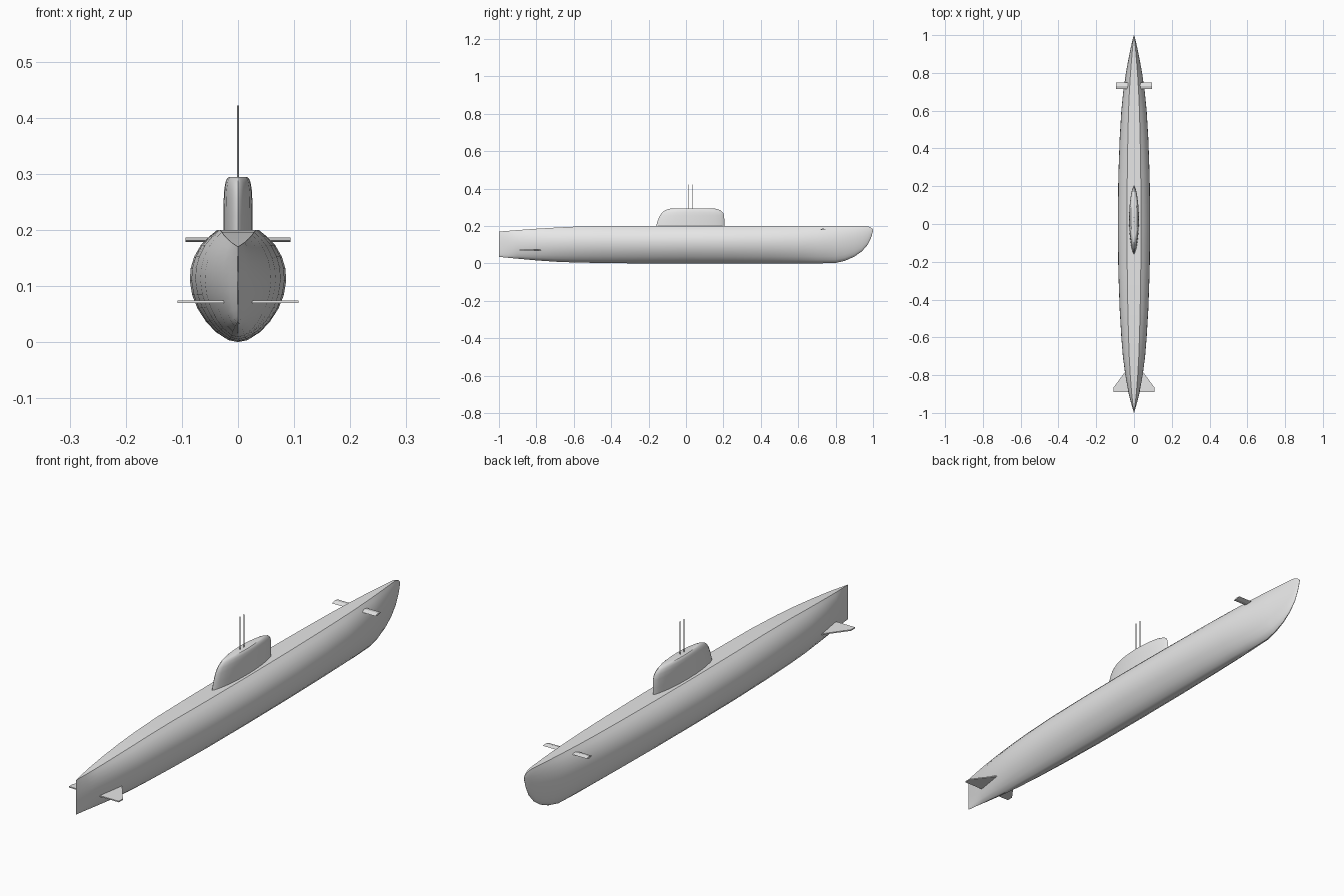
import bpy, bmesh, math

cube = bpy.data.objects.get("Cube")
if cube:
    bpy.data.objects.remove(cube)

grey = bpy.data.materials.new("hull grey")
grey.use_nodes = True
grey.diffuse_color = (0.8, 0.8, 0.8, 1)
grey.node_tree.nodes["Principled BSDF"].inputs["Base Color"].default_value = (0.8, 0.8, 0.8, 1)


def loft(name, rings, angle=30):
    """Skin a list of closed rings and cap both ends."""
    bm = bmesh.new()
    loops = [[bm.verts.new(p) for p in ring] for ring in rings]
    for a, b in zip(loops, loops[1:]):
        n = len(a)
        for i in range(n):
            j = (i + 1) % n
            bm.faces.new((a[i], a[j], b[j], b[i]))
    bm.faces.new(loops[0])
    bm.faces.new(loops[-1])
    bmesh.ops.remove_doubles(bm, verts=bm.verts, dist=0.00005)
    bmesh.ops.recalc_face_normals(bm, faces=bm.faces)
    mesh = bpy.data.meshes.new(name)
    bm.to_mesh(mesh)
    bm.free()
    mesh.materials.append(grey)
    obj = bpy.data.objects.new(name, mesh)
    bpy.context.collection.objects.link(obj)
    bpy.ops.object.select_all(action="DESELECT")
    obj.select_set(True)
    bpy.context.view_layer.objects.active = obj
    bpy.ops.object.shade_smooth_by_angle(angle=math.radians(angle))
    return obj


# Hull: half section as (width share, height share), keel to deck edge
section = [(0, 0), (.2, .018), (.46, .09), (.66, .18), (.84, .3), (.95, .42), (1, .55),
           (.98, .66), (.91, .76), (.77, .865), (.6, .94), (.43, 1)]

# Stations as y, half width, keel height, deck height
stations = [(-1, .0006, .035, .17), (-.95, .015, .03, .174), (-.9, .028, .025, .178),
            (-.8, .046, .016, .185), (-.7, .059, .009, .191), (-.6, .067, .005, .196),
            (-.45, .076, .002, .2), (-.25, .083, 0, .2), (0, .086, 0, .2),
            (.25, .083, 0, .2), (.45, .076, 0, .2), (.6, .067, 0, .2),
            (.7, .057, 0, .2), (.8, .043, .002, .2), (.85, .034, .014, .2),
            (.9, .024, .036, .2), (.94, .016, .064, .2), (.97, .009, .098, .199),
            (.988, .005, .134, .192), (1, .001, .172, .182)]


def hull_ring(y, w, low, high):
    half = [(w * a, y, low + (high - low) * h) for a, h in section]
    return half + [(-x, y, z) for x, y, z in reversed(half[1:])]


loft("hull", [hull_ring(*s) for s in stations])

# Sail: lens-shaped levels as height, back, front, half width
levels = [(.19, -.162, .205, .026), (.225, -.153, .205, .026), (.255, -.14, .204, .0255),
          (.272, -.128, .198, .0245), (.284, -.112, .184, .0225), (.291, -.092, .164, .02),
          (.294, -.075, .145, .017)]


def lens(z, back, front, w, n=12):
    ring = []
    for i in range(2 * n):
        a = math.pi * i / n
        s = math.sin(a)
        x = math.copysign(abs(s) ** 1.3, s) * w
        ring.append((x, (back + front) / 2 + math.cos(a) * (front - back) / 2, z))
    return ring


loft("sail", [lens(*v) for v in levels], 35)

# Masts
for name, y in (("rear_mast", .012), ("front_mast", .036)):
    circle = [(math.cos(k * math.pi / 4) * .0017, math.sin(k * math.pi / 4) * .0017) for k in range(8)]
    loft(name, [[(a, y + b, z) for a, b in circle] for z in (.285, .422)], 60)


# Diving planes: thin blades with sharp leading and trailing edges
def blade(x, trail, lead, z, thick, tilt):
    mid = trail + (lead - trail) * .5
    return [(x, trail, z - tilt), (x, mid, z - thick), (x, lead, z + tilt), (x, mid, z + thick)]


for side, label in ((1, "left"), (-1, "right")):
    loft(label + "_bow_plane", [blade(side * x, .714, .749, .182, .004, .001) for x in (.02, .094)], 20)

    # Stern plane: flat swept plate
    outline = [(.01, -.89), (.108, -.89), (.108, -.865), (.045, -.78), (.01, -.73)]
    loft(label + "_stern_plane", [[(side * x, y, z) for x, y in outline] for z in (.07, .0745)], 20)
